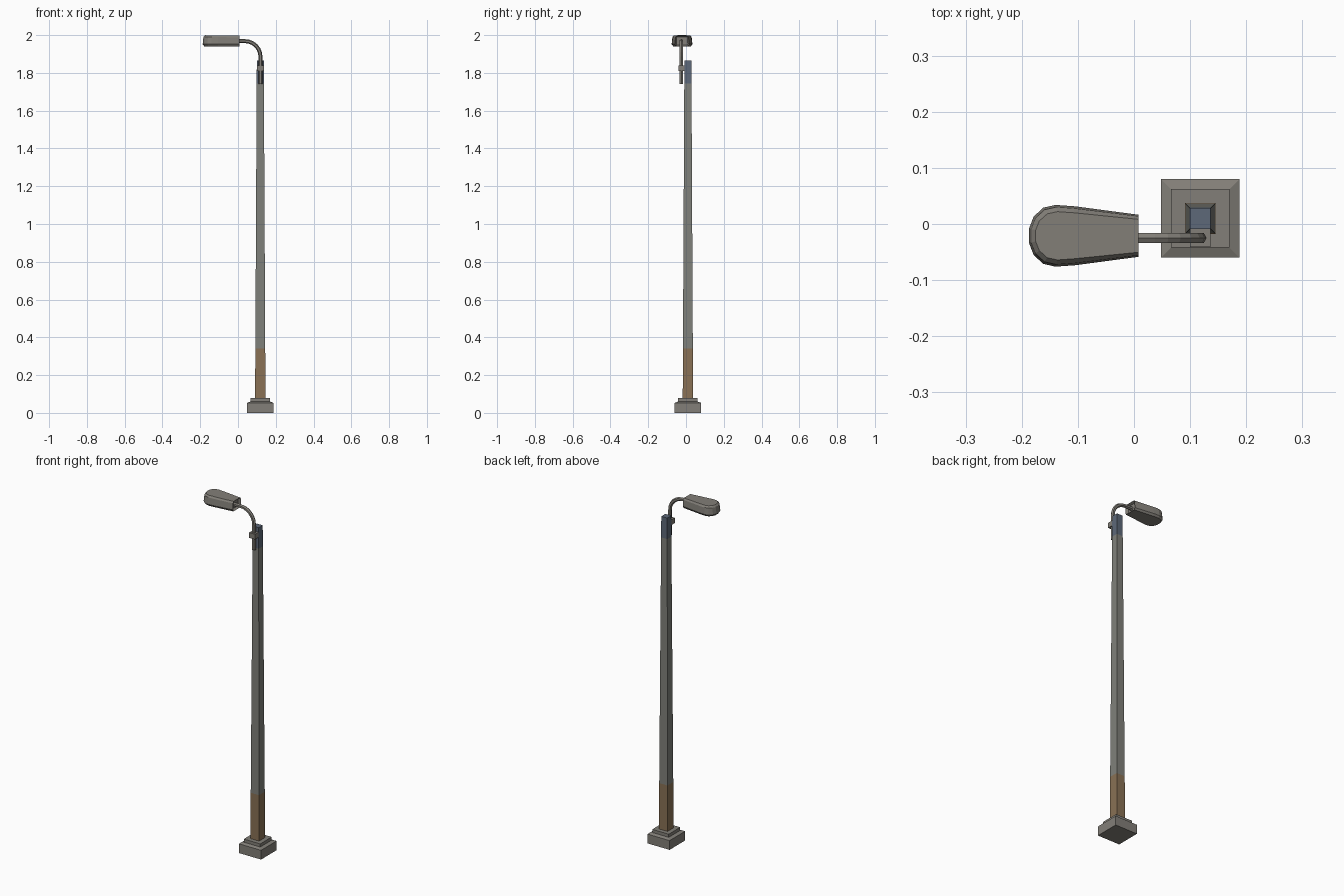
import bpy, bmesh, math
from mathutils import Vector

if "Cube" in bpy.data.objects:
    bpy.data.objects.remove(bpy.data.objects["Cube"])


def material(name, rgb):
    m = bpy.data.materials.new(name)
    m.diffuse_color = (*rgb, 1)
    m.use_nodes = True
    m.node_tree.nodes["Principled BSDF"].inputs["Base Color"].default_value = m.diffuse_color
    return m


STONE = material("warm_grey", (0.225, 0.212, 0.188))
POLE = material("pole_grey", (0.215, 0.218, 0.195))
BROWN = material("rust_brown", (0.25, 0.165, 0.09))
BLUE = material("slate_blue", (0.11, 0.14, 0.19))


def loft(name, rings, mats, rule=None, recess=None):
    """Join rings of points into a closed flat-faced solid."""
    bm = bmesh.new()
    rows = [[bm.verts.new(p) for p in ring] for ring in rings]
    n = len(rows[0])
    for a, b in zip(rows, rows[1:]):
        for i in range(n):
            j = (i + 1) % n
            bm.faces.new((a[i], a[j], b[j], b[i]))
    bm.faces.new(rows[0][::-1])
    bm.faces.new(rows[-1])
    bmesh.ops.recalc_face_normals(bm, faces=bm.faces)
    if recess:
        recess(bm)
    if rule:
        for f in bm.faces:
            f.material_index = rule(f.calc_center_median().z)
    me = bpy.data.meshes.new(name)
    bm.to_mesh(me)
    bm.free()
    for m in mats:
        me.materials.append(m)
    ob = bpy.data.objects.new(name, me)
    bpy.context.collection.objects.link(ob)
    return ob


CX, CY = 0.118, 0.01


def square(h, z):
    return [(CX + sx * h, CY + sy * h, z) for sx, sy in ((-1, -1), (1, -1), (1, 1), (-1, 1))]


# Stepped base with a slightly sloped ledge
loft("base", [square(0.07, 0), square(0.07, 0.053), square(0.052, 0.06), square(0.052, 0.078)], [STONE])

# Tapered square pole: brown foot, grey shaft, blue cap band
pole_rings = [square(0.0275 - 0.009 * (z - 0.07) / 1.795, z) for z in (0.07, 0.34, 1.745, 1.865)]
loft("pole", pole_rings, [POLE, BROWN, BLUE],
     lambda z: 1 if z < 0.34 else (2 if z > 1.745 else 0))

# Bent six-sided arm pipe
PY, R, BEND = -0.025, 0.0105, 0.082
PX, PZ = CX + 0.001, 1.968
path = [((PX, 1.742), 0)]
for k in range(7):
    a = math.pi / 2 * k / 6
    path.append(((PX - BEND + BEND * math.cos(a), PZ - BEND + BEND * math.sin(a)), a))
path.append(((-0.01, PZ), math.pi / 2))
pipe_rings = []
for (x, z), a in path:
    ring = []
    for k in range(6):
        t = math.tau * k / 6
        d = R * math.cos(t)
        ring.append((x + d * math.cos(a), PY + R * math.sin(t), z + d * math.sin(a)))
    pipe_rings.append(ring)
loft("arm_pipe", pipe_rings, [STONE])

# Clamp holding the arm to the pole
loft("arm_clamp", [[(CX + sx * 0.0185, y, z) for sx, y in ((-1, -0.041), (1, -0.041), (1, -0.005), (-1, -0.005))]
                   for z in (1.81, 1.84)], [STONE])

# Lamp head: outline narrows to the arm and rounds at the tip
HY, XE = -0.021, 0.008
half = [(XE, 0.0375), (-0.105, 0.0525), (-0.14, 0.055), (-0.162, 0.05), (-0.179, 0.034), (-0.187, 0.013)]
outline = half + [(x, -y) for x, y in reversed(half)]


def head_ring(inset, z, slope=0.0):
    pts = []
    for x, y in outline:
        k = 1 - inset / 0.055
        xx = x if x == XE else -0.12 + (x + 0.12) * (1 - inset / 0.068)
        pts.append((xx, HY + y * k, z + slope * (x - XE)))
    return pts


def open_end(bm):
    # Hollow socket where the arm enters
    end = [f for f in bm.faces if f.normal.x > 0.9]
    bmesh.ops.inset_region(bm, faces=end, thickness=0.007, depth=0)
    for v in {v for f in end for v in f.verts}:
        v.co.x -= 0.014


loft("lamp_head", [head_ring(0.008, 1.941), head_ring(0, 1.952), head_ring(0.004, 1.988, -0.01),
                   head_ring(0.012, 1.997, -0.012)], [STONE], recess=open_end)
